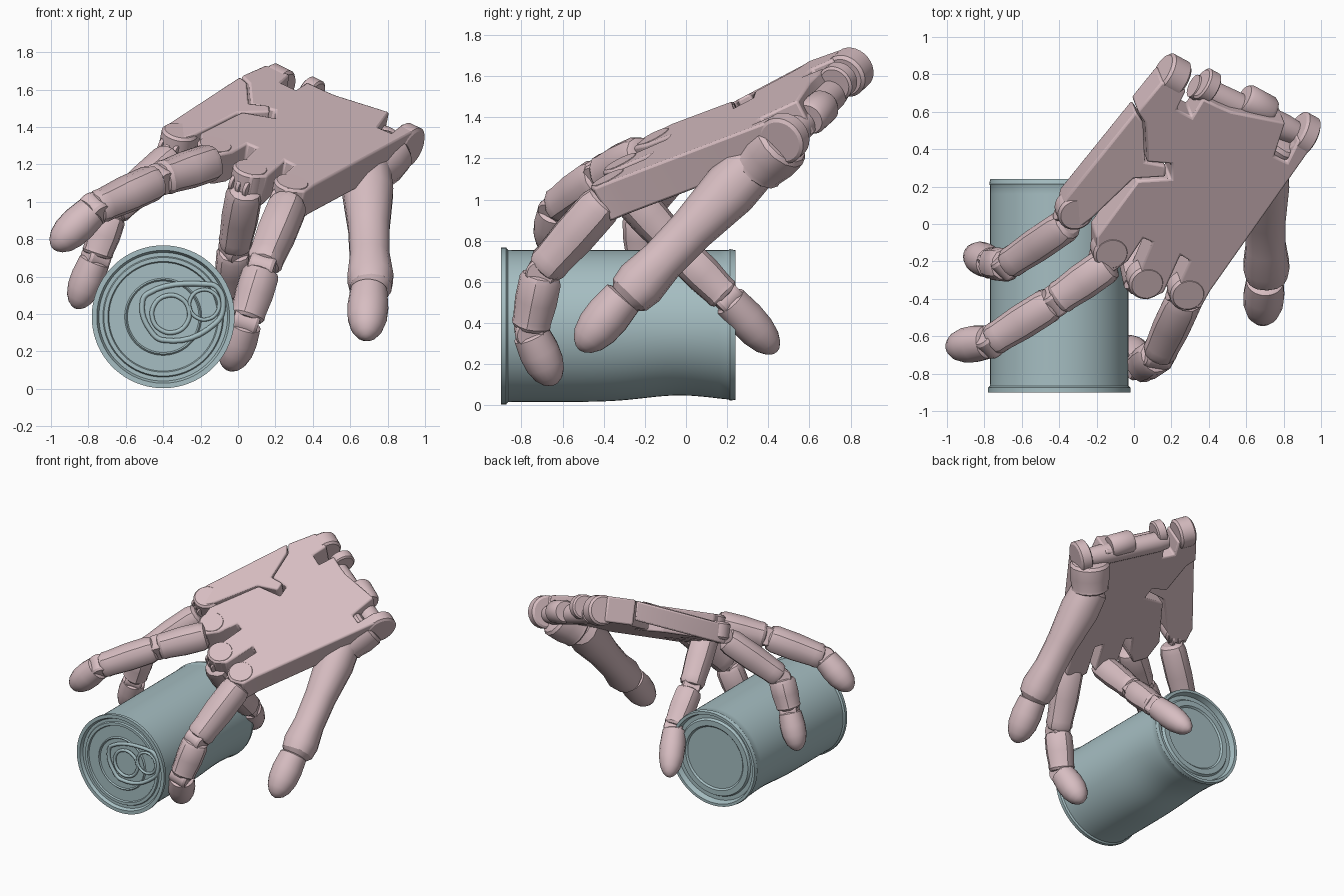
import bpy
import bmesh
import math
from mathutils import Vector

if "Cube" in bpy.data.objects:
    bpy.data.objects.remove(bpy.data.objects["Cube"])


def material(name, color):
    mat = bpy.data.materials.new(name)
    mat.use_nodes = True
    mat.diffuse_color = (*color, 1)
    mat.node_tree.nodes["Principled BSDF"].inputs["Base Color"].default_value = (*color, 1)
    return mat


PINK = material("dusty pink", (0.68, 0.51, 0.535))
BLUE = material("pale blue grey", (0.38, 0.515, 0.54))


def finish(bm, name, mat, angle=30, bevel=0):
    """Turn a bmesh into a shaded object."""
    bmesh.ops.recalc_face_normals(bm, faces=bm.faces)
    mesh = bpy.data.meshes.new(name)
    bm.to_mesh(mesh)
    bm.free()
    mesh.materials.append(mat)
    obj = bpy.data.objects.new(name, mesh)
    bpy.context.collection.objects.link(obj)
    if bevel:
        mod = obj.modifiers.new("soft edges", "BEVEL")
        mod.width = bevel
        mod.segments = 2
    bpy.ops.object.select_all(action="DESELECT")
    obj.select_set(True)
    bpy.context.view_layer.objects.active = obj
    bpy.ops.object.shade_smooth_by_angle(angle=math.radians(angle))
    return obj


def loft(name, start, end, radius, profile, sides=16, mat=PINK, squareness=1.0, warp=None):
    """Rings along an axis; profile holds (fraction of length, fraction of radius)."""
    start, end = Vector(start), Vector(end)
    turn = (end - start).to_track_quat("Z", "Y")
    bm = bmesh.new()
    rings = []
    for t, s in profile:
        ring = []
        for i in range(sides):
            a = math.tau * (i + 0.5) / sides
            c, d = math.cos(a), math.sin(a)
            x = math.copysign(abs(c) ** squareness, c)
            y = math.copysign(abs(d) ** squareness, d)
            point = start.lerp(end, t) + turn @ Vector((x, y, 0)) * radius * s
            ring.append(bm.verts.new(warp(point) if warp else point))
        rings.append(ring)
    for low, high in zip(rings, rings[1:]):
        for i in range(sides):
            j = (i + 1) % sides
            bm.faces.new((low[i], low[j], high[j], high[i]))
    bm.faces.new(rings[0][::-1])
    bm.faces.new(rings[-1])
    return finish(bm, name, mat)


def plate(name, outline, height, thickness, bevel=0.012):
    """Slab with a tilted top; the underside is offset along the tilt."""
    bm = bmesh.new()
    top = [Vector((x, y, height(x, y))) for x, y in outline]
    upper = [bm.verts.new(p) for p in top]
    lower = [bm.verts.new(p - NORMAL * thickness) for p in top]
    bm.faces.new(upper)
    bm.faces.new(lower[::-1])
    for i in range(len(top)):
        j = (i + 1) % len(top)
        bm.faces.new((upper[i], lower[i], lower[j], upper[j]))
    return finish(bm, name, PINK, bevel=bevel)


def palm_height(x, y):
    return 1.365 - 0.206 * x + 0.525 * y


def side_height(x, y):
    return 1.352 + 0.53 * y


NORMAL = Vector((0.206, -0.52, 1)).normalized()
FORWARD = Vector((-0.62, -0.86, -0.32)).normalized()
ACROSS = NORMAL.cross(FORWARD).normalized()

DISC = [(0, 0.86), (0.12, 1), (0.88, 1), (1, 0.86)]
BONE = [(0, 0.68), (0.03, 0.92), (0.12, 1.04), (0.5, 1.05), (0.84, 0.95),
        (0.92, 0.97), (0.98, 0.85), (1, 0.65)]
THUMB_BONE = [(0, 0.7), (0.05, 1), (0.22, 1.08), (0.5, 0.88), (0.72, 0.85),
              (0.88, 0.98), (0.96, 0.88), (1, 0.6)]
TIP = [(0, 0.82), (0.03, 1), (0.35, 1.1), (0.6, 1.05), (0.8, 0.85),
       (0.92, 0.57), (0.98, 0.29), (1, 0.08)]


def disc(name, center, axis, radius, width):
    half = axis.normalized() * width / 2
    center = Vector(center)
    return loft(name, center - half, center + half, radius, DISC, sides=28)


# Palm, with slots at the wrist and rounded knuckle lobes
palm_outline = [
    (.02, .6), (.15, .76), (.28, .71), (.23, .61), (.31, .57), (.37, .67), (.45, .63),
    (.52, .6), (.81, .54), (.75, .36), (.82, .33), (.88, .45), (.96, .42),
    (.41, -.36), (.36, -.45), (.26, -.47), (.2, -.41), (.3, -.2), (.25, -.17),
    (.16, -.37), (.07, -.41), (-.01, -.36), (.1, -.1), (.05, -.08), (-.03, -.2),
    (-.11, -.26), (-.2, -.21), (-.2, -.07), (.02, .23), (.2, .24), (.2, .32),
    (.07, .33), (.06, .54)]
plate("palm", palm_outline, palm_height, 0.185)

# Separate plate carrying the first finger
side_outline = [(.01, .6), (-.37, .13), (-.39, .04), (-.3, -.03), (-.22, .03),
                (0, .24), (.17, .25), (.17, .31), (.06, .33), (.05, .54)]
plate("side_plate", side_outline, side_height, 0.14)

# Wrist lugs, crossbar and thumb mount
for label, x, y, sink, r, w in [("inner", .22, .745, 0, .11, .125), ("second", .405, .7, 0, .09, .075),
                                ("middle", .68, .58, .04, .085, .18), ("outer", .92, .425, 0, .12, .09)]:
    center = Vector((x, y, palm_height(x, y))) - NORMAL * (r + sink - 0.005)
    disc(f"{label}_wrist_lug", center, ACROSS, r, w)
bar = [Vector((x, y, palm_height(x, y))) - NORMAL * 0.13 for x, y in ((.34, .68), (.88, .43))]
loft("wrist_crossbar", *bar, 0.075, DISC, sides=20)
loft("thumb_mount", (.82, .48, 1.29), (.7, .34, 1.15), .14, BONE, sides=14)

# Knuckle caps and hinge prongs
knuckles = [("first", -.31, .05, side_height), ("middle", -.12, -.16, palm_height),
            ("ring", .07, -.32, palm_height), ("little", .29, -.38, palm_height)]
for label, x, y, height in knuckles:
    top = Vector((x, y, height(x, y)))
    disc(f"{label}_knuckle_cap", top - NORMAL * 0.06, NORMAL, 0.097, 0.126)
    for side in (-1, 0, 1):
        center = top + FORWARD * 0.05 - NORMAL * 0.09 + ACROSS * side * 0.045
        disc(f"{label}_hinge_prong", center, ACROSS, 0.058, 0.026)


# Fingers: two bones, hinge pins and an egg-shaped tip
def finger(label, points, radius):
    points = [Vector(p) for p in points]
    for i, (a, b) in enumerate(zip(points, points[1:])):
        step = (b - a).normalized() * 0.01
        last = i == len(points) - 2
        loft(f"{label}_{'tip' if last else 'bone'}_{i + 1}", a + step, b - step * (not last),
             radius * (1 - 0.04 * i), TIP if last else BONE, 20 if last else 12,
             squareness=1 if last else 0.82)
        if i:
            bend = (a - points[i - 1]).cross(b - a)
            disc(f"{label}_joint_{i}", a, bend, radius * 0.75, radius * 1.4)


finger("first_finger", [(-.34, .01, 1.25), (-.68, -.22, .94), (-.76, -.21, .7),
                        (-.87, -.16, .43)], .09)
finger("middle_finger", [(-.12, -.2, 1.22), (-.42, -.41, 1.12), (-.77, -.63, .96),
                         (-.99, -.66, .75)], .097)
finger("ring_finger", [(.04, -.33, 1.08), (-.02, -.03, .75), (-.04, .2, .52),
                       (-.16, .44, .26)], .092)
finger("little_finger", [(.28, -.38, 1.01), (.13, -.7, .65), (.04, -.76, .36),
                         (-.05, -.64, .1)], .098)

# Thumb: one long waisted bone and a short tip
loft("thumb_bone", (.69, .36, 1.2), (.71, -.3, .51), .128, THUMB_BONE, 14, squareness=0.9)
loft("thumb_tip", (.7, -.3, .53), (.685, -.52, .27), .1, TIP, 20)


# Can with rims, recessed lids and a dent underneath
def dent(p):
    depth = 0.033 * math.exp(-((p.y + 0.03) / 0.24) ** 2)
    return p + Vector((0, 0, depth * max(0, 0.385 - p.z) / 0.38))


lid = [(.02, .02), (.02, .5), (.012, .52), (.02, .54), (.02, .76), (.01, .775), (.01, .83),
       (.02, .845), (.02, .9), (0, .93), (0, 1), (.022, 1), (.03, .97)]
body = [(0.03 + 0.94 * i / 24, 0.968) for i in range(1, 24)]
base = [(.97, .968), (.977, .98), (1, .965), (1, .91), (.965, .88), (.965, .8),
        (.98, .77), (.98, .66), (.97, .63), (.97, .02)]
loft("can", (-.4, -.9, .385), (-.4, .24, .385), .382, lid + body + base,
     sides=72, mat=BLUE, warp=dent)


# Pull tab made of bent wire loops
def wire(name, points, thickness, y=-0.886):
    curve = bpy.data.curves.new(name, "CURVE")
    curve.dimensions = "3D"
    curve.bevel_depth = thickness
    curve.bevel_resolution = 2
    curve.resolution_u = 6
    spline = curve.splines.new("BEZIER")
    spline.bezier_points.add(len(points) - 1)
    spline.use_cyclic_u = True
    for knot, (x, z) in zip(spline.bezier_points, points):
        knot.co = (x, y, z)
        knot.handle_left_type = knot.handle_right_type = "AUTO"
    curve.materials.append(BLUE)
    obj = bpy.data.objects.new(name, curve)
    bpy.context.collection.objects.link(obj)


def oval(x, z, rx, rz, tilt=0.25):
    angles = [math.tau * i / 8 for i in range(8)]
    return [(x + rx * math.cos(a) * math.cos(tilt) - rz * math.sin(a) * math.sin(tilt),
             z + rx * math.cos(a) * math.sin(tilt) + rz * math.sin(a) * math.cos(tilt))
            for a in angles]


wire("tab_frame", [(-.51, .47), (-.46, .3), (-.4, .26), (-.12, .35), (-.08, .43),
                   (-.11, .54), (-.18, .56), (-.48, .51)], .014)
wire("tab_ring", oval(-.36, .4, .1, .1), .012)
wire("tab_finger_hole", oval(-.18, .45, .08, .08), .01)
